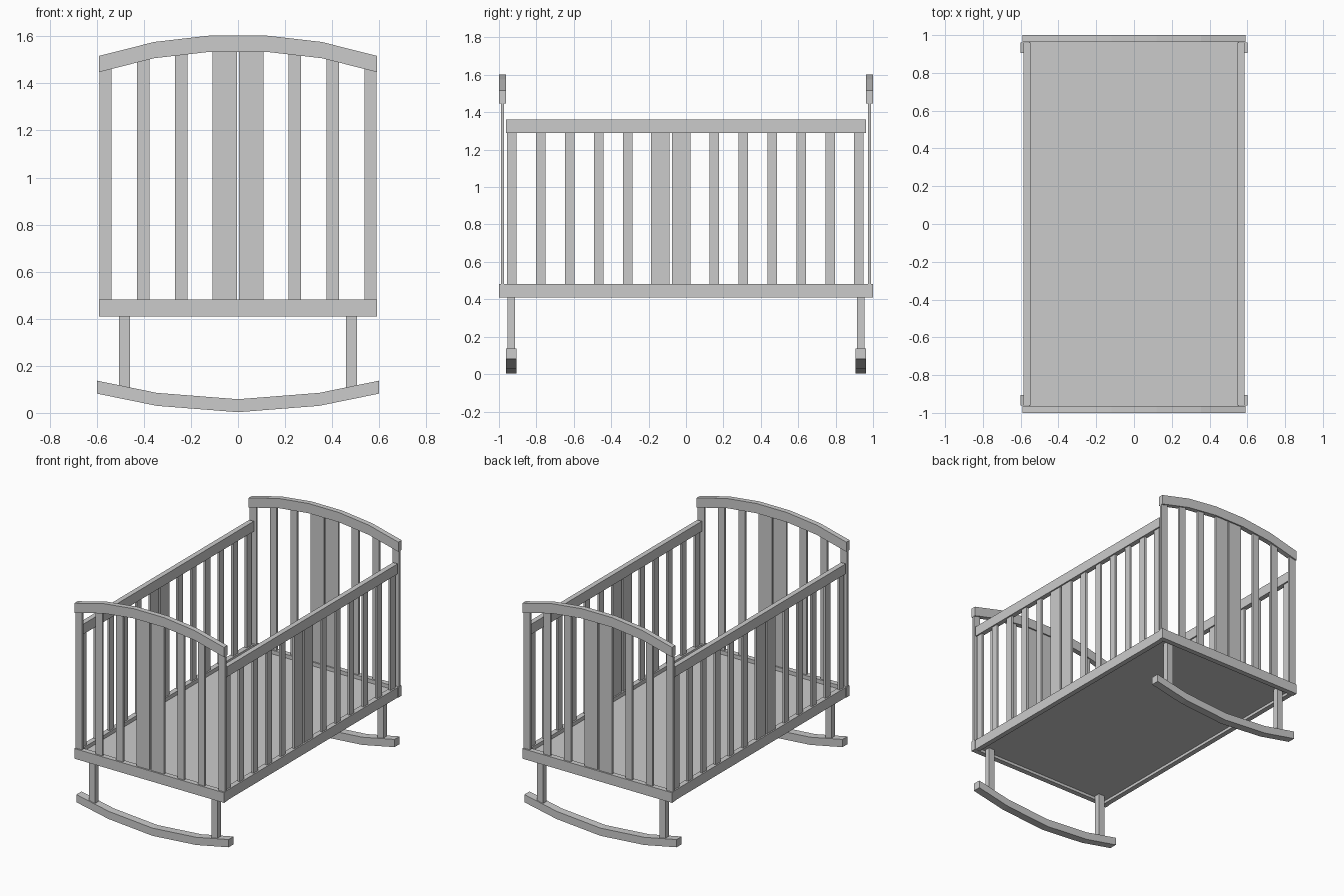
import bpy
import bmesh

cube = bpy.data.objects.get("Cube")
if cube:
    bpy.data.objects.remove(cube, do_unlink=True)

GREY = (0.6, 0.6, 0.6, 1)
mat = bpy.data.materials.new("plain grey")
mat.use_nodes = True
mat.diffuse_color = GREY
mat.node_tree.nodes["Principled BSDF"].inputs["Base Color"].default_value = GREY


def finish(name, bm):
    bmesh.ops.recalc_face_normals(bm, faces=bm.faces)
    mesh = bpy.data.meshes.new(name)
    bm.to_mesh(mesh)
    bm.free()
    mesh.materials.append(mat)
    obj = bpy.data.objects.new(name, mesh)
    bpy.context.collection.objects.link(obj)
    return obj


def box(name, x, y, z):
    """Box from (low, high) ranges on each axis."""
    bm = bmesh.new()
    bmesh.ops.create_cube(bm, size=1)
    for v in bm.verts:
        for i, (low, high) in enumerate((x, y, z)):
            v.co[i] = low if v.co[i] < 0 else high
    return finish(name, bm)


def around(centre, width):
    return (centre - width / 2, centre + width / 2)


def bent_rail(name, half, height, y):
    """Rail following a half profile of (x, lower z), mirrored in x."""
    line = [(-x, z) for x, z in reversed(half) if x > 0] + half
    bm = bmesh.new()
    rings = [[bm.verts.new(c) for c in ((x, y[0], z), (x, y[1], z),
                                        (x, y[1], z + height), (x, y[0], z + height))]
             for x, z in line]
    for a, b in zip(rings, rings[1:]):
        for i in range(4):
            j = (i + 1) % 4
            bm.faces.new((a[i], a[j], b[j], b[i]))
    bm.faces.new(rings[0])
    bm.faces.new(rings[-1])
    return finish(name, bm)


def height_at(half, x):
    """Height of a half profile at a distance from the middle."""
    x = abs(x)
    points = [(0, half[0][1])] + half
    for (x0, z0), (x1, z1) in zip(points, points[1:]):
        if x0 <= x <= x1 and x1 > x0:
            return z0 + (z1 - z0) * (x - x0) / (x1 - x0)
    return points[-1][1]


arch = [(0.12, 1.534), (0.355, 1.507), (0.59, 1.448)]
rocker = [(0, 0.003), (0.345, 0.03), (0.6, 0.082)]
LOW_RAIL = (0.41, 0.482)
TOP_RAIL = (1.29, 1.362)
SLAT, WIDE, THIN = 0.052, 0.104, 0.016

# Base board
box("base_board", (-0.555, 0.555), (-0.966, 0.966), (0.43, 0.455))

# Head and foot ends with their rockers
for end, s in (("front", -1), ("back", 1)):
    y_rail = sorted((s * 0.963, s * 1.0))
    box(end + "_lower_rail", (-0.59, 0.59), y_rail, LOW_RAIL)
    bent_rail(end + "_arched_rail", arch, 0.069, y_rail)
    for side, m in (("right", -1), ("left", 1)):
        for n, (x, w) in enumerate(((0.057, WIDE), (0.241, SLAT), (0.403, SLAT), (0.563, SLAT))):
            box(f"{end}_{side}_slat_{n + 1}", around(m * x, w), around(s * 0.981, THIN),
                (0.47, height_at(arch, x) + 0.03))
        box(f"{end}_{side}_leg", around(m * 0.482, 0.048), around(s * 0.934, 0.041), (0.08, 0.435))
    bent_rail(end + "_rocker", rocker, 0.055, sorted((s * 0.905, s * 0.962)))

# Long sides: evenly spaced slats with a wide pair near the middle
slats = [(-0.932 + 0.155 * i, SLAT) for i in range(5)]
slats += [(-0.138, 0.1), (-0.025, 0.1)]
slats += [(0.151 + 0.155 * i, SLAT) for i in range(5)] + [(0.923, SLAT)]
for side, m in (("right", -1), ("left", 1)):
    x_rail = around(m * 0.567, 0.036)
    box(side + "_lower_rail", x_rail, (-0.962, 0.962), LOW_RAIL)
    box(side + "_top_rail", x_rail, (-0.962, 0.962), TOP_RAIL)
    for n, (y, w) in enumerate(slats):
        box(f"{side}_side_slat_{n + 1}", around(m * 0.567, THIN), around(y, w), (0.47, 1.3))
